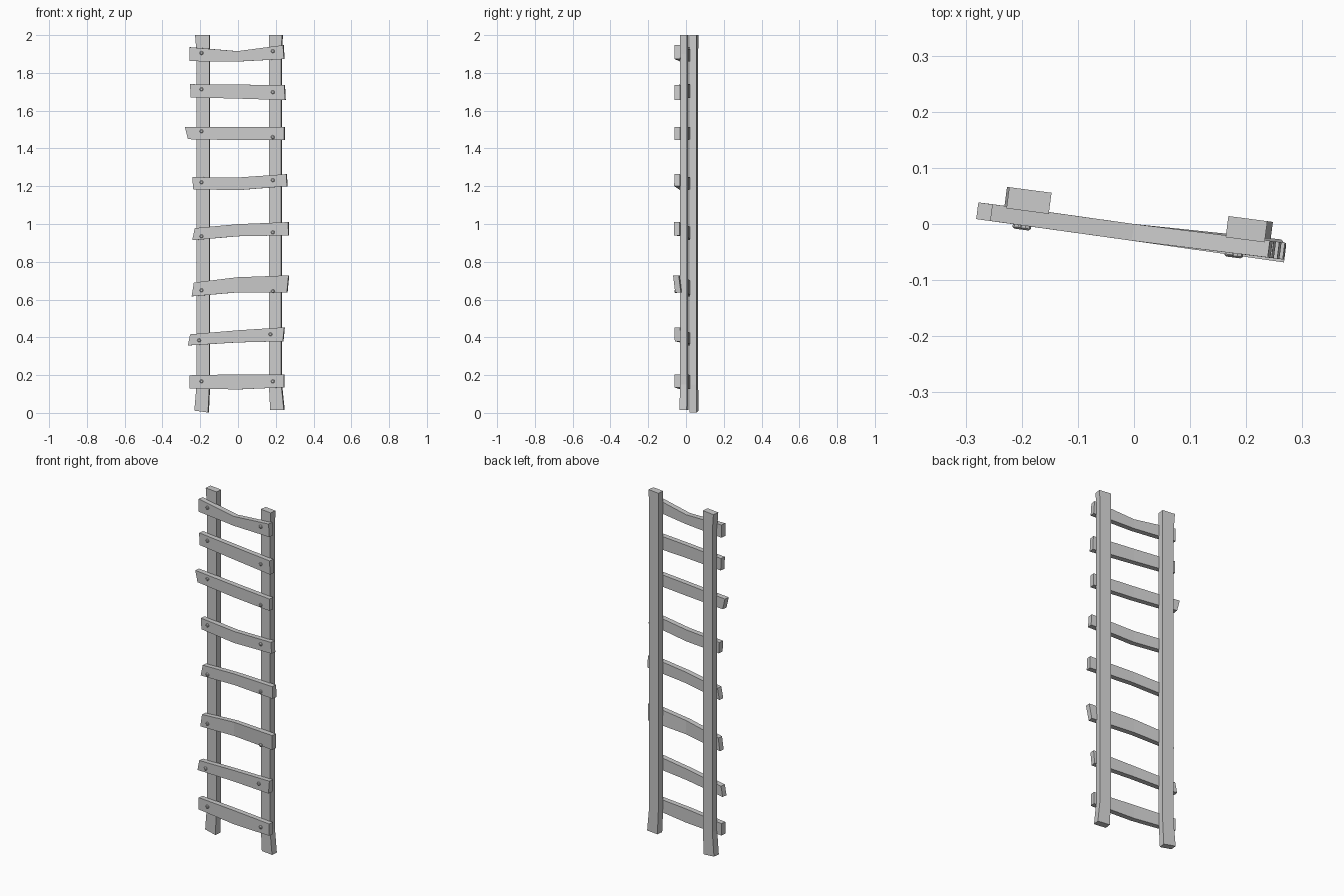
import bpy, bmesh, math
from mathutils import Matrix

TURN = Matrix.Rotation(math.radians(-7.5), 4, 'Z')   # whole ladder is turned slightly


def loft(name, rings):
    """Skin a list of equal-sized vertex rings and cap both ends."""
    bm = bmesh.new()
    loops = [[bm.verts.new(p) for p in ring] for ring in rings]
    n = len(loops[0])
    for a, b in zip(loops, loops[1:]):
        for i in range(n):
            j = (i + 1) % n
            bm.faces.new((a[i], a[j], b[j], b[i]))
    bm.faces.new(loops[0])
    bm.faces.new(loops[-1])
    bmesh.ops.recalc_face_normals(bm, faces=bm.faces)
    bm.transform(TURN)
    mesh = bpy.data.meshes.new(name)
    bm.to_mesh(mesh)
    bm.free()
    obj = bpy.data.objects.new(name, mesh)
    bpy.context.collection.objects.link(obj)
    return obj


# Side rails: (left x, right x, z at left, z at right) per section
def rail(name, sections, y0=-0.002, y1=0.036):
    loft(name, [[(a, y0, za), (b, y0, zb), (b, y1, zb), (a, y1, za)]
                for a, b, za, zb in sections])


rail("left_rail", [(-0.233, -0.160, 0.012, 0.002), (-0.221, -0.153, 0.15, 0.15),
                   (-0.221, -0.153, 1.90, 1.90), (-0.229, -0.153, 2.0, 2.0)])
rail("right_rail", [(0.172, 0.245, 0.014, 0.014), (0.165, 0.231, 0.15, 0.15),
                    (0.165, 0.231, 1.90, 1.90), (0.165, 0.235, 2.0, 2.0)])

# Rungs: left end (x top, x bottom, z top, z bottom), middle z pair,
# right end (same as left), heights of the two pegs
RUNGS = [
    ((-.255, -.255, .199, .130), (.204, .124), (.248, .248, .204, .135), (.167, .167)),
    ((-.252, -.264, .416, .357), (.437, .373), (.250, .243, .453, .379), (.384, .416)),
    ((-.232, -.244, .690, .617), (.718, .638), (.274, .264, .728, .638), (.649, .644)),
    ((-.227, -.241, .978, .914), (.999, .935), (.271, .273, 1.010, .940), (.935, .956)),
    ((-.240, -.236, 1.248, 1.184), (1.246, 1.179), (.261, .265, 1.264, 1.200), (1.221, 1.232)),
    ((-.280, -.264, 1.513, 1.449), (1.513, 1.444), (.250, .250, 1.513, 1.444), (1.491, 1.460)),
    ((-.252, -.250, 1.740, 1.670), (1.738, 1.664), (.251, .255, 1.735, 1.656), (1.713, 1.698)),
    ((-.255, -.255, 1.936, 1.862), (1.915, 1.860), (.244, .249, 1.947, 1.873), (1.905, 1.915)),
]


def slab(xt, xb, zt, zb, shift=0.0, lean=0.0):
    f, k = -0.028 + shift, 0.002 + shift
    return [(xt, f - lean, zt), (xt, k - lean, zt), (xb, k + lean, zb), (xb, f + lean, zb)]


def peg(name, x, z, r=0.010):
    ring = [(x + r * math.cos(i * math.tau / 8), z + r * math.sin(i * math.tau / 8)) for i in range(8)]
    loft(name, [[(px, -0.024, pz) for px, pz in ring],
                [(px, -0.033, pz) for px, pz in ring],
                [(x + (px - x) * .6, -0.036, z + (pz - z) * .6) for px, pz in ring]])


for n, (left, mid, right, pegs) in enumerate(RUNGS, 1):
    lean = 0.005 if n == 3 else 0.0
    loft(f"rung_{n}", [slab(*left), slab(0, 0, *mid, shift=-0.002), slab(*right, lean=lean)])
    dx = -0.013 if n == 2 else 0.0
    peg(f"peg_left_{n}", -0.191 + dx, pegs[0])
    peg(f"peg_right_{n}", 0.190 + dx, pegs[1])
